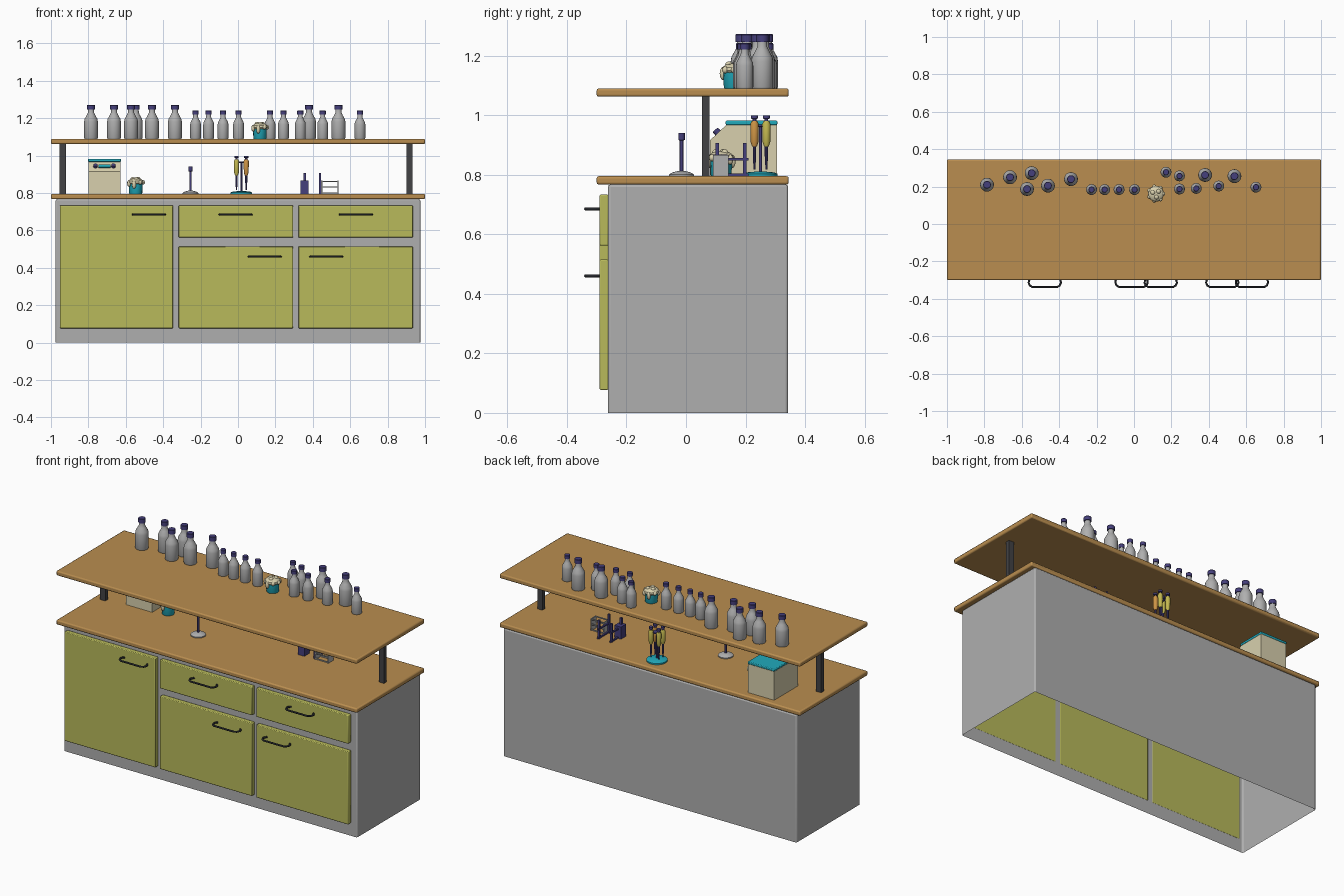
import bpy, bmesh, math
from mathutils import Matrix, Vector

cube = bpy.data.objects.get("Cube")
if cube:
    bpy.data.objects.remove(cube, do_unlink=True)


def material(name, r, g, b):
    m = bpy.data.materials.new(name)
    m.use_nodes = True
    m.diffuse_color = (r, g, b, 1)
    m.node_tree.nodes["Principled BSDF"].inputs["Base Color"].default_value = (r, g, b, 1)
    return m


GREY = material("light grey", .43, .43, .43)
OLIVE = material("olive green", .48, .49, .105)
WOOD = material("warm wood", .49, .27, .08)
NAVY = material("navy", .06, .05, .2)
TEAL = material("teal", .015, .4, .5)
CREAM = material("cream", .69, .63, .42)
STEEL = material("dark steel", .055, .055, .06)
BLACK = material("handle black", .018, .02, .025)
YELLOW = material("yellow", .55, .48, .08)
ORANGE = material("orange", .62, .3, .06)


def finish(name, bm, mats, bevel=0):
    bmesh.ops.recalc_face_normals(bm, faces=bm.faces[:])
    me = bpy.data.meshes.new(name)
    bm.to_mesh(me)
    bm.free()
    for m in mats:
        me.materials.append(m)
    me.shade_smooth()
    me.set_sharp_from_angle(angle=math.radians(35))
    ob = bpy.data.objects.new(name, me)
    bpy.context.collection.objects.link(ob)
    if bevel:
        mod = ob.modifiers.new("soft edges", "BEVEL")
        mod.width, mod.segments = bevel, 2
    return ob


def add_box(bm, x, y, z):
    lo, hi = Vector((x[0], y[0], z[0])), Vector((x[1], y[1], z[1]))
    mat = Matrix.Translation((lo + hi) / 2) @ Matrix.Diagonal((*(hi - lo), 1))
    bmesh.ops.create_cube(bm, size=1, matrix=mat)


def box(name, x, y, z, mat, bevel=0):
    bm = bmesh.new()
    add_box(bm, x, y, z)
    return finish(name, bm, [mat], bevel)


def add_lathe(bm, profile, loc, seg=20, mat_index=0):
    """Spin (radius, height) points about a vertical axis."""
    rings = []
    for r, h in profile:
        rings.append([bm.verts.new((loc[0] + r * math.cos(a), loc[1] + r * math.sin(a), loc[2] + h))
                      for a in (math.tau * i / seg for i in range(seg))])
    faces = [bm.faces.new((a[i], a[(i + 1) % seg], b[(i + 1) % seg], b[i]))
             for a, b in zip(rings, rings[1:]) for i in range(seg)]
    faces += [bm.faces.new(rings[0][::-1]), bm.faces.new(rings[-1])]
    for f in faces:
        f.material_index = mat_index


def lathe(name, profile, loc, mat, seg=20):
    bm = bmesh.new()
    add_lathe(bm, profile, loc, seg)
    return finish(name, bm, [mat])


COUNTER, SHELF = .795, 1.09

# Cabinet shell, open underneath
bm = bmesh.new()
add_box(bm, (-.975, .975), (-.262, .343), (0, .767))
bm.faces.ensure_lookup_table()
bmesh.ops.delete(bm, geom=[min(bm.faces, key=lambda f: f.calc_center_median().z)], context="FACES_ONLY")
finish("cabinet", bm, [GREY], .008)

# Worktop, raised shelf and its posts
box("countertop", (-1, 1), (-.3, .345), (.767, COUNTER), WOOD, .007)
box("upper_shelf", (-1, 1), (-.3, .345), (1.062, SHELF), WOOD, .007)
for side, x in (("right", -.937), ("left", .917)):
    box(side + "_shelf_post", (x - .017, x + .017), (.053, .079), (COUNTER, 1.062), STEEL)


# Doors and drawers with bowed handles
def front(name, x, z, hx, hz):
    box(name, x, (-.29, -.261), z, OLIVE, .004)
    cu = bpy.data.curves.new(name + "_handle", "CURVE")
    cu.dimensions, cu.bevel_depth, cu.bevel_resolution = "3D", .0055, 2
    cu.use_fill_caps = True
    half = [(.075, -.288), (.085, -.302), (.086, -.315), (.08, -.329), (.066, -.337)]
    pts = [(-dx, y) for dx, y in half] + half[::-1]
    sp = cu.splines.new("POLY")
    sp.points.add(len(pts) - 1)
    for p, (dx, y) in zip(sp.points, pts):
        p.co = (hx + dx, y, hz, 1)
    sp.use_smooth = True
    cu.materials.append(BLACK)
    bpy.context.collection.objects.link(bpy.data.objects.new(name + "_handle", cu))


HIGH, LOW = (.562, .733), (.077, .515)
LEFT, MID = (.323, .935), (-.317, .295)
front("tall_door", (-.953, -.347), (.077, .733), -.477, .685)
front("middle_drawer", MID, HIGH, -.013, .685)
front("left_drawer", LEFT, HIGH, .63, .685)
front("middle_door", MID, LOW, .143, .46)
front("left_door", LEFT, LOW, .472, .46)


# Bottles
def bottle(x, y, r, h):
    bm = bmesh.new()
    add_lathe(bm, [(r * .93, 0), (r, .03 * h), (r, .5 * h), (r * .93, .58 * h), (r * .6, .7 * h),
                   (r * .45, .77 * h), (r * .43, .87 * h)], (x, y, SHELF))
    add_lathe(bm, [(r * .56, .86 * h), (r * .56, .985 * h), (r * .5, h)], (x, y, SHELF), 20, 1)
    finish("bottle", bm, [GREY, NAVY])


for x, y in [(-.786, .21), (-.663, .25), (-.572, .187), (-.547, .272), (-.46, .205),
             (-.337, .24), (.38, .262), (.537, .256)]:
    bottle(x, y, .037, .182)
for x, y in [(-.227, .184), (-.157, .184), (-.08, .184), (.003, .184), (.171, .277),
             (.243, .257), (.243, .187), (.333, .19), (.453, .203), (.652, .197)]:
    bottle(x, y, .029, .152)


# Cups with a lumpy overflowing filling
def cup(x, y, z):
    lathe("cup", [(.033, 0), (.035, .004), (.037, .06), (.033, .06)], (x, y, z), TEAL, 16)
    bm = bmesh.new()
    add_lathe(bm, [(.036, .052), (.043, .06), (.041, .07), (.03, .08), (.01, .084)], (x, y, z), 14)
    for i in range(7):
        a = math.tau * i / 7
        drop = .012 * (i % 3)
        at = Matrix.Translation((x + .039 * math.cos(a), y + .039 * math.sin(a), z + .062 - drop / 2))
        bmesh.ops.create_icosphere(bm, subdivisions=2, radius=.011,
                                   matrix=at @ Matrix.Diagonal((1, 1, 1.1 + drop * 40, 1)))
    for dx, dy in ((.014, .012), (-.016, .006), (.003, -.018)):
        bmesh.ops.create_icosphere(bm, subdivisions=2, radius=.013,
                                   matrix=Matrix.Translation((x + dx, y + dy, z + .078)))
    finish("cup_filling", bm, [CREAM])


cup(.117, .162, SHELF)
cup(-.547, .118, COUNTER)

# Bench machine: side profile extruded across, lid, knobs and display
bm = bmesh.new()
side = [(.08, COUNTER), (.305, COUNTER), (.305, .967), (.135, .967), (.08, .915)]
face = bm.faces.new([bm.verts.new((-.8, y, z)) for y, z in side])
ext = bmesh.ops.extrude_face_region(bm, geom=[face])
bmesh.ops.translate(bm, verts=[v for v in ext["geom"] if isinstance(v, bmesh.types.BMVert)],
                    vec=(.173, 0, 0))
finish("machine_body", bm, [CREAM])
box("machine_lid", (-.802, -.625), (.133, .307), (.967, .982), TEAL, .004)
slope = Matrix.Translation((0, .106, .942)) @ Matrix.Rotation(math.atan2(.052, .055), 4, "X")
for x in (-.762, -.666):
    bm = bmesh.new()
    bmesh.ops.create_cone(bm, cap_ends=True, segments=16, radius1=.013, radius2=.011, depth=.024,
                          matrix=Matrix.Translation((x, 0, 0)) @ slope)
    finish("machine_knob", bm, [NAVY])
bm = bmesh.new()
bmesh.ops.create_cube(bm, size=1, matrix=Matrix.Translation((-.714, 0, 0)) @ slope
                      @ Matrix.Diagonal((.064, .02, .008, 1)))
finish("machine_display", bm, [TEAL])

# Small round-footed stand
lathe("stand_foot", [(.042, 0), (.042, .006), (.03, .013), (.01, .018)], (-.254, -.015, COUNTER), GREY, 24)
lathe("stand_rod", [(.006, .015), (.006, .12), (.011, .122), (.011, .146)], (-.254, -.015, COUNTER), NAVY, 12)

# Carousel with hanging dispensers
cx, cy = .018, .25
lathe("carousel_base", [(.058, 0), (.058, .008), (.045, .013), (.01, .016)], (cx, cy, COUNTER), TEAL, 28)
lathe("carousel_pole", [(.005, .01), (.005, .165), (.022, .167), (.022, .174)], (cx, cy, COUNTER), NAVY, 12)
for sx, sy, mat in ((1, -1, ORANGE), (-1, -1, YELLOW), (1, 1, YELLOW), (-1, 1, YELLOW)):
    bm = bmesh.new()
    at = (cx + sx * .026, cy + sy * .02, COUNTER)
    add_lathe(bm, [(.003, .022), (.006, .07), (.006, .11)], at, 10, 1)
    add_lathe(bm, [(.008, .1), (.013, .115), (.014, .175), (.01, .185)], at, 12)
    add_lathe(bm, [(.006, .183), (.006, .192), (.012, .194), (.012, .204)], at, 12, 1)
    finish("dispenser", bm, [mat, NAVY])

# Navy rack with two uprights
bm = bmesh.new()
add_box(bm, (.335, .378), (.09, .14), (COUNTER, .868))
for y in (.105, .198):
    for x in (.357, .439):
        add_box(bm, (x - .006, x + .006), (y - .006, y + .006), (COUNTER, .906))
for z in (.8, .852):
    for x in (.357, .439):
        add_box(bm, (x - .005, x + .005), (.105, .21), (z - .004, z + .004))
finish("navy_rack", bm, [NAVY])

# Grey wire tray with end plates
bm = bmesh.new()
for x in (.448, .534):
    add_box(bm, (x - .003, x + .003), (.09, .142), (COUNTER, .866))
for z in (.8, .832, .862):
    for y in (.094, .138):
        add_box(bm, (.445, .536), (y - .003, y + .003), (z - .003, z + .003))
finish("wire_tray", bm, [GREY])
